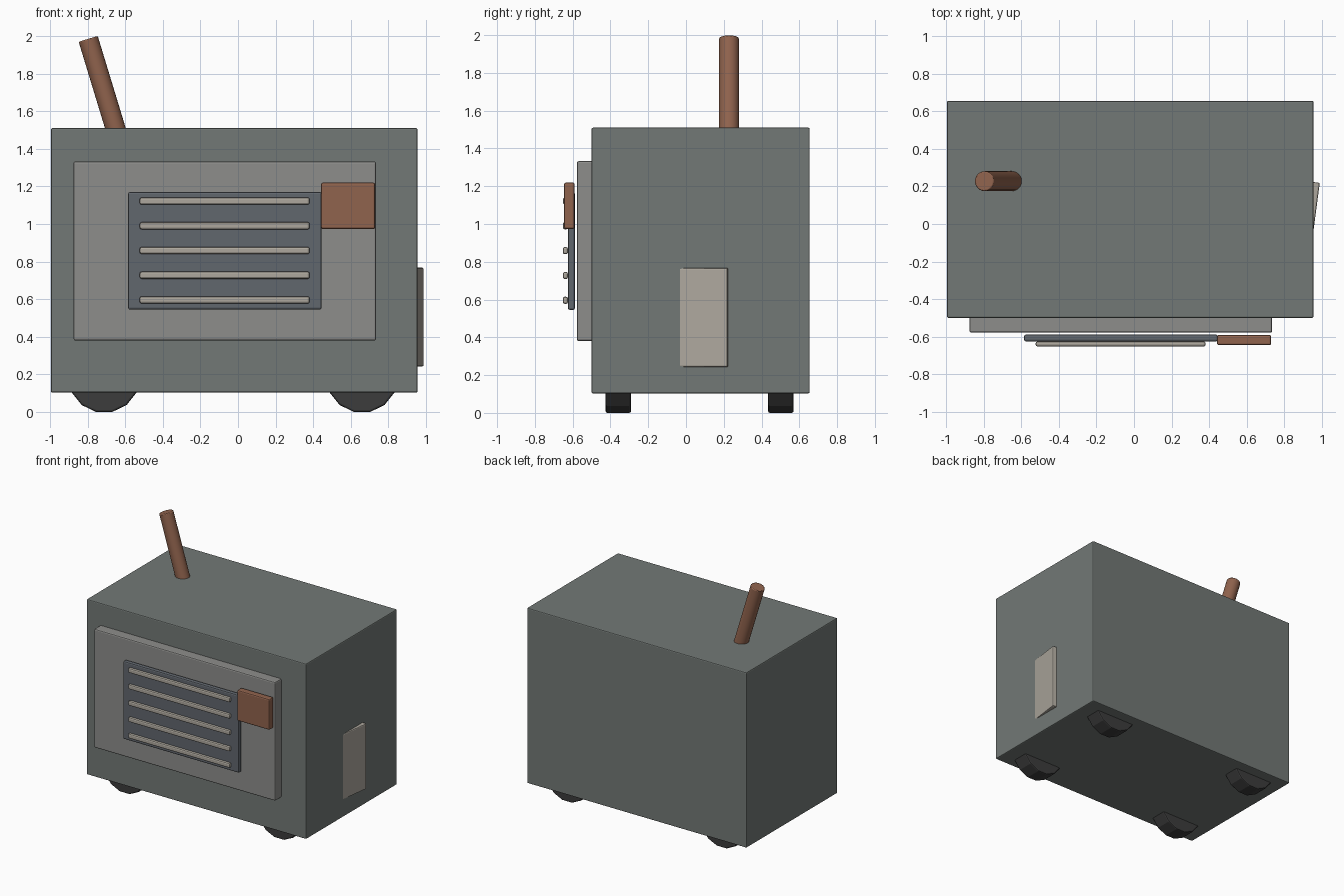
import bpy, math
from mathutils import Vector

if "Cube" in bpy.data.objects:
    bpy.data.objects.remove(bpy.data.objects["Cube"])


def paint(name, rgb):
    m = bpy.data.materials.new(name)
    m.diffuse_color = (*rgb, 1)
    m.use_nodes = True
    m.node_tree.nodes["Principled BSDF"].inputs["Base Color"].default_value = m.diffuse_color
    return m


BODY = paint("body_grey", (0.17, 0.19, 0.18))
PANEL = paint("panel_grey", (0.27, 0.27, 0.26))
SLATE = paint("slate", (0.12, 0.135, 0.155))
PALE = paint("pale_metal", (0.42, 0.39, 0.34))
RUST = paint("rust", (0.28, 0.125, 0.075))
RUBBER = paint("rubber", (0.045, 0.045, 0.045))


def finish(ob, name, mat, width, segments):
    ob.name = name
    ob.data.materials.append(mat)
    b = ob.modifiers.new("soft_edges", "BEVEL")
    b.width = width
    b.segments = segments
    b.limit_method = "ANGLE"
    b.angle_limit = math.radians(40)
    return ob


def box(name, lo, hi, mat, width=0.01, segments=2):
    lo, hi = Vector(lo), Vector(hi)
    bpy.ops.mesh.primitive_cube_add(size=1, location=(lo + hi) / 2)
    ob = bpy.context.object
    ob.scale = hi - lo
    bpy.ops.object.transform_apply(location=False, rotation=False, scale=True)
    return finish(ob, name, mat, width, segments)


# Main case and raised front panel
box("case", (-0.995, -0.5, 0.103), (0.955, 0.655, 1.51), BODY, 0.008)
box("front_panel", (-0.875, -0.578, 0.38), (0.735, -0.48, 1.333), PANEL)

# Grille plate with five slats
box("grille_plate", (-0.585, -0.625, 0.545), (0.445, -0.588, 1.17), SLATE)
for i in range(5):
    z = 0.596 + i * 0.1315
    box(f"grille_slat_{i + 1}", (-0.523, -0.652, z - 0.019),
        (0.381, -0.625, z + 0.019), PALE, 0.01)

# Corner latch block
box("latch_block", (0.442, -0.645, 0.973), (0.73, -0.59, 1.22), RUST)

# Side hatch, slightly ajar
hatch = box("side_hatch", (-0.024, -0.13, -0.263), (0.024, 0.13, 0.263), PALE, 0.008)
hatch.location = (0.9475, 0.093, 0.505)
hatch.rotation_euler.z = math.radians(-7.5)

# Leaning pipe on the roof
foot, tip = Vector((-0.619, 0.228, 1.4)), Vector((-0.797, 0.228, 1.985))
bpy.ops.mesh.primitive_cylinder_add(vertices=24, radius=0.053, depth=(tip - foot).length,
                                    location=(foot + tip) / 2)
pipe = bpy.context.object
pipe.rotation_euler = (tip - foot).to_track_quat("Z", "Y").to_euler()
finish(pipe, "roof_pipe", RUST, 0.006, 2)
bpy.ops.object.shade_smooth_by_angle(angle=math.radians(35))

# Four wheels, mostly tucked inside the case
SIDES, R = 14, 0.187
for x, side in ((-0.712, "left"), (0.66, "right")):
    for y, end in ((-0.358, "front"), (0.502, "back")):
        bpy.ops.mesh.primitive_cylinder_add(
            vertices=SIDES, radius=R / math.cos(math.pi / SIDES), depth=0.135,
            location=(x, y, R))
        wheel = bpy.context.object
        wheel.rotation_euler = (math.pi / 2, math.pi / SIDES, 0)
        finish(wheel, f"wheel_{end}_{side}", RUBBER, 0.01, 2)
